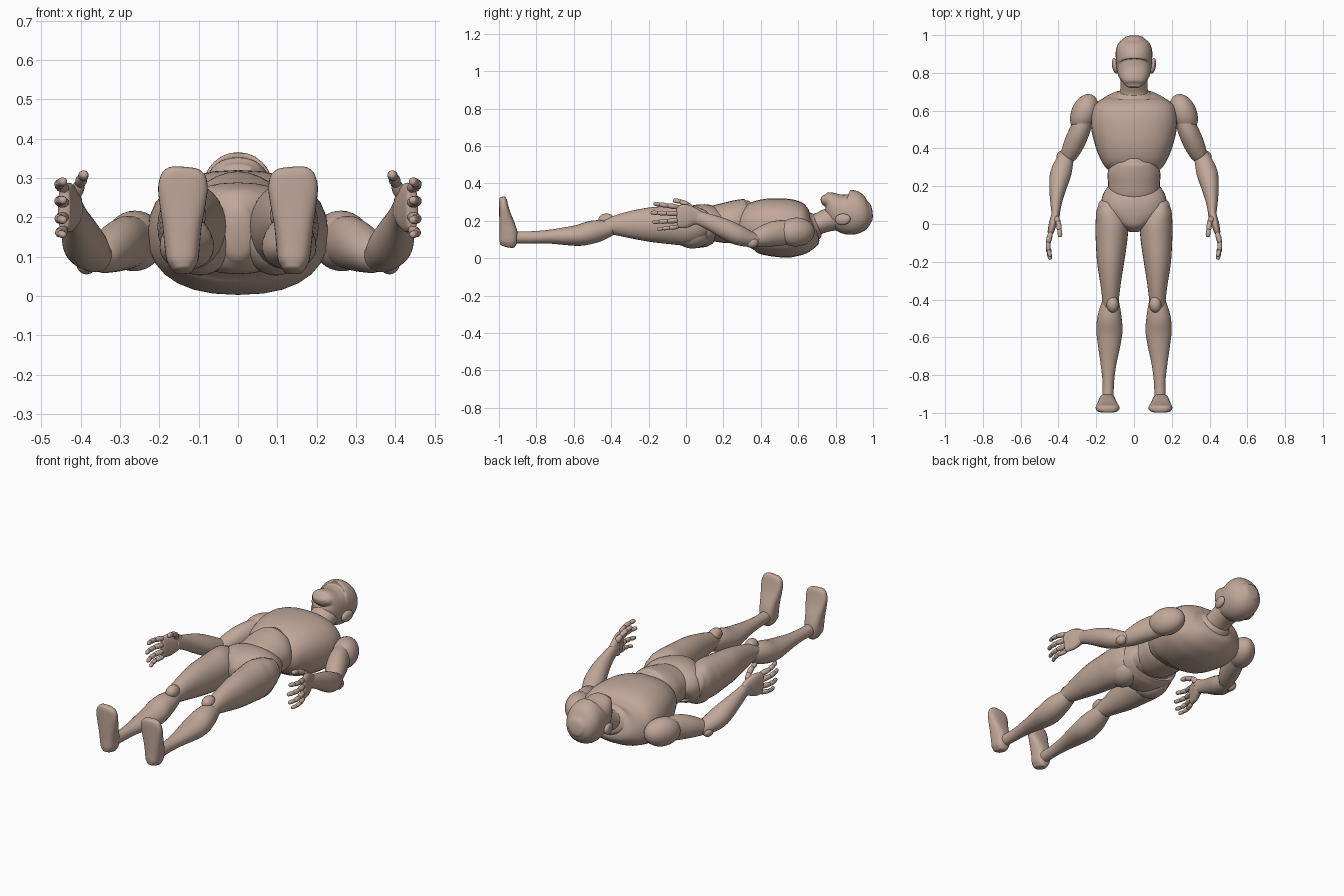
import bpy, bmesh, math
from mathutils import Vector

skin = bpy.data.materials.new("warm_beige")
skin.diffuse_color = (0.53, 0.39, 0.32, 1)
SIDES = 28


def spline(rows, steps):
    """Smoothly interpolate rows of numbers (Catmull-Rom)."""
    out = []
    for i in range(len(rows) - 1):
        a, b, c, d = (Vector(rows[min(max(i + k, 0), len(rows) - 1)]) for k in (-1, 0, 1, 2))
        for s in range(steps):
            t = s / steps
            out.append(0.5 * (2*b + (c - a)*t + (2*a - 5*b + 4*c - d)*t*t + (3*b - a - 3*c + d)*t**3))
    return out + [Vector(rows[-1])]


def finish(bm, name, mirrored):
    bmesh.ops.recalc_face_normals(bm, faces=bm.faces)
    me = bpy.data.meshes.new(name)
    bm.to_mesh(me)
    bm.free()
    ob = bpy.data.objects.new(name, me)
    bpy.context.collection.objects.link(ob)
    me.materials.append(skin)
    for p in me.polygons:
        p.use_smooth = True
    bpy.context.view_layer.objects.active = ob
    ob.select_set(True)
    bpy.ops.object.shade_smooth_by_angle(angle=math.radians(50))
    ob.select_set(False)
    if mirrored:
        ob.modifiers.new("mirror", 'MIRROR').use_mirror_merge = False
    return ob


def loft(name, rows, dome=0.5, mirrored=False, power=2.0, steps=4, sides=SIDES):
    """Skin rows of (x, y, z, half width, half depth), with domed ends."""
    pts = spline(rows, steps)
    pos = [Vector(p[:3]) for p in pts]
    rings = []
    for i, p in enumerate(pts):
        tan = (pos[min(i + 1, len(pos) - 1)] - pos[max(i - 1, 0)]).normalized()
        size = min(p[3], p[4]) * dome
        ring = [(pos[i], tan, p[3], p[4])]
        if i in (0, len(pts) - 1):
            sign = -1 if i == 0 else 1
            cap = [(pos[i] + tan * sign * size * math.sin(a), tan, p[3] * math.cos(a), p[4] * math.cos(a))
                   for a in (0.4, 0.8, 1.15, 1.45)]
            ring = cap[::-1] + ring if i == 0 else ring + cap
        rings += ring
    bm = bmesh.new()
    loops = []
    for c, tan, w, h in rings:
        side = Vector((1, 0, 0))
        side = (side - tan * side.dot(tan)).normalized()
        up = tan.cross(side)
        loop = []
        for k in range(sides):
            a = math.tau * k / sides
            u, v = (math.copysign(abs(f) ** (2 / power), f) for f in (math.cos(a), math.sin(a)))
            loop.append(bm.verts.new(c + side * w * u + up * h * v))
        loops.append(loop)
    for a, b in zip(loops, loops[1:]):
        for k in range(sides):
            n = (k + 1) % sides
            bm.faces.new((a[k], a[n], b[n], b[k]))
    bm.faces.new(loops[0])
    bm.faces.new(loops[-1])
    return finish(bm, name, mirrored)


def body(name, rows, x=0.0, **kw):
    """Loft along y from rows of (y, low z, high z, half width)."""
    return loft(name, [(x, y, (a + b) / 2, w, (b - a) / 2) for y, a, b, w in rows], **kw)


def ball(name, center, radii, axis=(0, 1, 0), mirrored=True):
    """Ellipsoid whose middle radius points along the axis."""
    bm = bmesh.new()
    bmesh.ops.create_uvsphere(bm, u_segments=28, v_segments=16, radius=1)
    rot = Vector((0, 1, 0)).rotation_difference(Vector(axis).normalized())
    for v in bm.verts:
        v.co = rot @ Vector(c * r for c, r in zip(v.co, radii)) + Vector(center)
    return finish(bm, name, mirrored)


# head and neck
body("head", [(.727, .31, .338, .035), (.742, .283, .35, .052), (.77, .26, .356, .072), (.80, .20, .361, .086),
              (.83, .15, .365, .092), (.87, .127, .367, .096), (.92, .13, .355, .096), (.96, .155, .33, .08),
              (.985, .195, .295, .05)], dome=.25, power=2.1)
ball("ear", (.1, .838, .208), (.016, .042, .03), axis=(.15, 1, .1))
body("neck", [(.64, .1, .24, .085), (.70, .125, .24, .074), (.75, .14, .262, .071), (.80, .15, .285, .071),
              (.85, .165, .30, .06)])
body("collar", [(.64, .06, .27, .13), (.675, .085, .252, .105), (.70, .11, .243, .078)], dome=.15)

# torso
body("chest", [(.285, .085, .225, .13), (.31, .06, .26, .158), (.36, .037, .30, .185), (.42, .018, .318, .207),
               (.50, .006, .32, .226), (.57, .003, .312, .228), (.63, .018, .285, .21), (.67, .05, .255, .155),
               (.69, .085, .23, .10)], dome=.1, power=2.35)
body("abdomen", [(.12, .10, .268, .11), (.16, .087, .285, .133), (.22, .08, .299, .138), (.28, .08, .312, .138),
                 (.34, .09, .319, .11), (.375, .12, .316, .065)], dome=.2)
body("pelvis", [(.19, .085, .235, .135), (.17, .08, .262, .157), (.12, .066, .287, .174), (.07, .056, .287, .165),
                (.03, .056, .279, .128), (0, .062, .265, .082), (-.025, .085, .235, .045)], dome=.35, power=2.2)
ball("buttock", (.097, .035, .145), (.085, .105, .093), axis=(.1, 1, 0))

# legs
loft("thigh", [(.145, .11, .20, .045, .06), (.135, .07, .19, .068, .09), (.119, 0, .178, .086, .108),
               (.119, -.08, .178, .084, .103), (.124, -.2, .18, .072, .091), (.124, -.31, .179, .055, .07),
               (.124, -.39, .174, .045, .05), (.124, -.43, .165, .042, .042)], mirrored=True)
ball("kneecap", (.113, -.425, .205), (.032, .044, .034))
loft("shin", [(.124, -.40, .158, .042, .038), (.126, -.44, .152, .053, .052), (.130, -.50, .140, .065, .061),
              (.130, -.57, .123, .069, .057), (.132, -.65, .118, .058, .047), (.135, -.74, .115, .042, .036),
              (.136, -.83, .112, .031, .032), (.138, -.91, .112, .03, .032),
              (.138, -.95, .115, .03, .035)], mirrored=True)
loft("foot", [(.14, -.955, .068, .027, .04), (.141, -.951, .09, .04, .047), (.142, -.949, .13, .045, .049),
              (.142, -.957, .18, .050, .042), (.141, -.967, .23, .058, .032), (.14, -.974, .275, .063, .025),
              (.138, -.978, .308, .056, .021), (.137, -.98, .322, .042, .017)],
     dome=.35, mirrored=True, power=2.7)

# arms
ball("shoulder", (.263, .588, .14), (.069, .105, .077), axis=(-.42, 1, .05))
loft("upper_arm", [(.25, .60, .14, .05, .06), (.285, .50, .135, .054, .068), (.315, .43, .121, .055, .061),
                   (.342, .37, .103, .046, .046), (.352, .345, .097, .035, .036)], mirrored=True)
ball("elbow", (.385, .352, .083), (.026, .034, .028))
loft("forearm", [(.353, .375, .097, .036, .034), (.366, .335, .104, .046, .044), (.387, .27, .127, .056, .054),
                 (.402, .20, .161, .047, .052), (.411, .13, .192, .034, .043), (.414, .07, .215, .024, .037),
                 (.414, .035, .222, .020, .036)], mirrored=True)

# hands: palm, thumb and four jointed fingers
loft("palm", [(.414, .075, .218, .018, .034), (.418, .04, .224, .022, .049), (.430, 0, .225, .021, .063),
              (.442, -.045, .222, .016, .06)], mirrored=True, power=2.4, dome=.4)


def digit(name, joints, radius):
    """Chain of tapered segments through the joints."""
    for i, (a, b) in enumerate(zip(joints, joints[1:])):
        a, b = Vector(a), Vector(b)
        r = radius * (1 - .1 * i)
        rows = [(*a.lerp(b, t), r * s, r * s) for t, s in ((.08, .85), (.5, 1), (.92, .85))]
        loft(f"{name}_segment_{i + 1}", rows, dome=.7, mirrored=True, steps=2, sides=14)


for name, z, spread, length, r in (("index_finger", .274, .14, .125, .0145), ("middle_finger", .238, .04, .14, .0145),
                                   ("ring_finger", .201, -.06, .13, .014), ("little_finger", .168, -.12, .105, .0125)):
    path = [(.441 + dx, -.045 - length * t, z + spread * length * t)
            for t, dx in ((0, 0), (.42, .014), (.75, .012), (1, .002))]
    digit(name, path, r)
digit("thumb", [(.414, .035, .255), (.402, .012, .285), (.395, -.03, .303), (.391, -.065, .309)], .0165)
